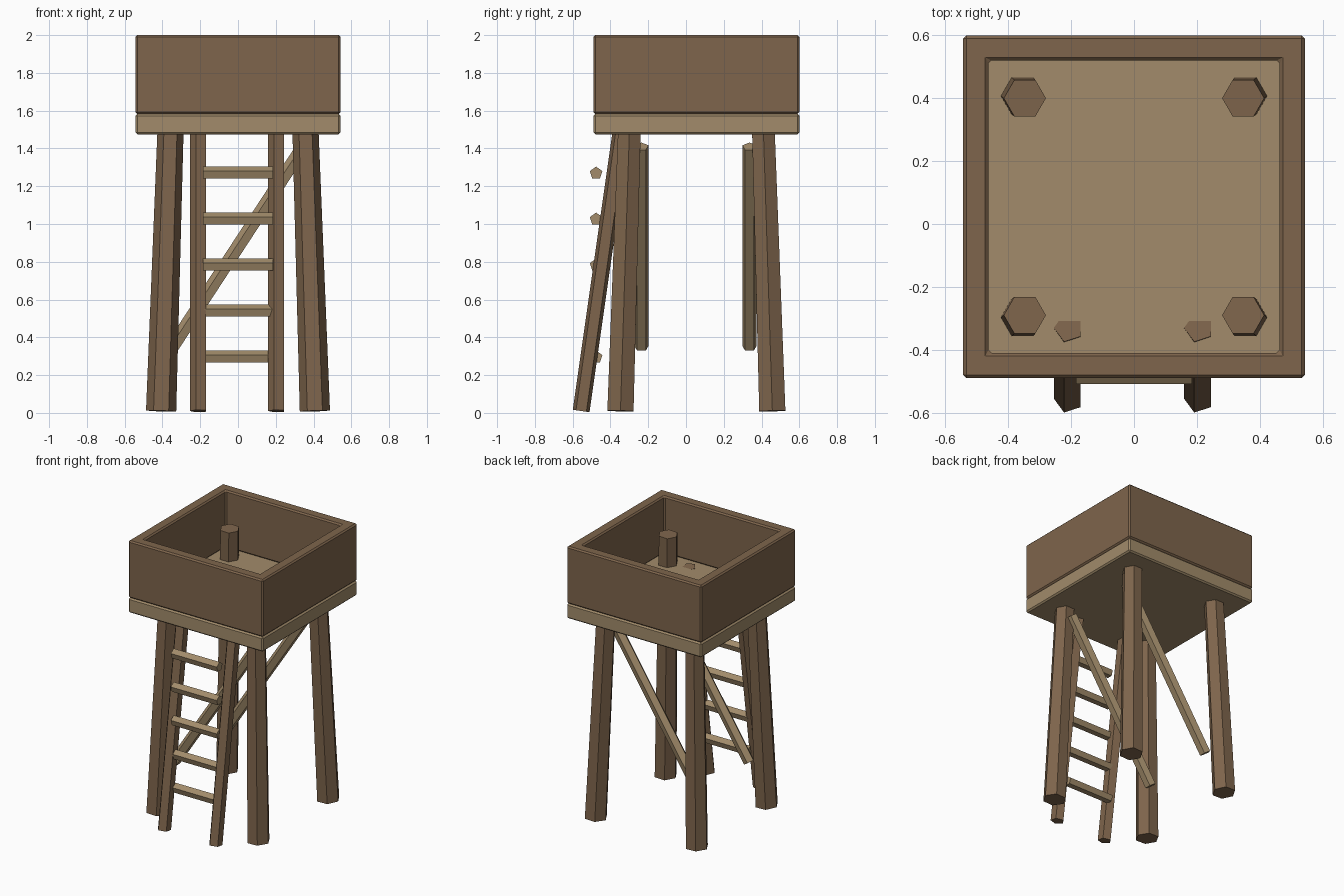
import bpy, bmesh
from math import pi, cos, sin
from mathutils import Vector

if "Cube" in bpy.data.objects:
    bpy.data.objects.remove(bpy.data.objects["Cube"])

CY = 0.055  # tower centre in y


def material(name, rgb):
    m = bpy.data.materials.new(name)
    m.diffuse_color = (*rgb, 1)
    m.use_nodes = True
    m.node_tree.nodes["Principled BSDF"].inputs["Base Color"].default_value = m.diffuse_color
    return m


dark = material("dark_wood", (0.21, 0.13, 0.072))
pale = material("pale_wood", (0.36, 0.26, 0.145))


def finish(name, bm, mat, bevel=0):
    bmesh.ops.recalc_face_normals(bm, faces=bm.faces)
    mesh = bpy.data.meshes.new(name)
    bm.to_mesh(mesh)
    bm.free()
    mesh.materials.append(mat)
    ob = bpy.data.objects.new(name, mesh)
    bpy.context.collection.objects.link(ob)
    if bevel:
        mod = ob.modifiers.new("bevel", 'BEVEL')
        mod.width = bevel
        mod.segments = 1
    return ob


def pole(name, a, b, sides, r1, r2, mat):
    """Low-poly pole from a to b, first corner towards -x before tilting."""
    a, b = Vector(a), Vector(b)
    rot = Vector((0, 0, 1)).rotation_difference(b - a)
    bm = bmesh.new()
    rings = []
    for centre, r in ((a, r1), (b, r2)):
        ring = []
        for i in range(sides):
            t = pi + 2 * pi * i / sides
            ring.append(bm.verts.new(centre + rot @ Vector((r * cos(t), r * sin(t), 0))))
        rings.append(ring)
    lo, hi = rings
    for i in range(sides):
        j = (i + 1) % sides
        bm.faces.new((lo[i], lo[j], hi[j], hi[i]))
    bm.faces.new(lo)
    bm.faces.new(hi)
    return finish(name, bm, mat)


def rect(bm, hx, hy, z):
    return [bm.verts.new((sx * hx, CY + sy * hy, z))
            for sx, sy in ((-1, -1), (1, -1), (1, 1), (-1, 1))]


# Floor slab
bm = bmesh.new()
lo, hi = rect(bm, 0.543, 0.545, 1.475), rect(bm, 0.543, 0.545, 1.583)
for i in range(4):
    j = (i + 1) % 4
    bm.faces.new((lo[i], lo[j], hi[j], hi[i]))
bm.faces.new(lo)
bm.faces.new(hi)
finish("platform_floor", bm, pale, 0.01)

# Parapet walls as one hollow frame
bm = bmesh.new()
loops = [rect(bm, 0.543, 0.545, 1.583), rect(bm, 0.543, 0.545, 2.0),
         rect(bm, 0.463, 0.465, 2.0), rect(bm, 0.463, 0.465, 1.583)]
for k in range(4):
    p, q = loops[k], loops[(k + 1) % 4]
    for i in range(4):
        j = (i + 1) % 4
        bm.faces.new((p[i], p[j], q[j], q[i]))
finish("parapet_walls", bm, dark, 0.01)

# Splayed hexagonal legs that run through the floor
for sx, xn in ((-1, "left"), (1, "right")):
    for sy, yn in ((-1, "front"), (1, "back")):
        pole(f"{yn}_{xn}_leg",
             (sx * 0.407, CY + sy * 0.402, 0.01),
             (sx * 0.347, CY + sy * 0.345, 1.80), 6, 0.08, 0.067, dark)

# Diagonal braces inside the front and back leg pairs
for y, yn in ((-0.236, "front"), (0.336, "back")):
    pole(f"{yn}_brace", (-0.345, y, 0.347), (0.35, y, 1.41), 5, 0.039, 0.039, pale)

# Ladder rails
for x, xn in ((-0.208, "left"), (0.206, "right")):
    pole(f"{xn}_ladder_rail", (x, -0.555, 0.01), (x, -0.33, 1.586), 5, 0.047, 0.047, dark)

# Ladder rungs
for i in range(5):
    z = 0.295 + 0.2435 * i
    pole(f"ladder_rung_{i + 1}", (-0.185, -0.476, z), (0.185, -0.476, z), 5, 0.035, 0.035, pale)
